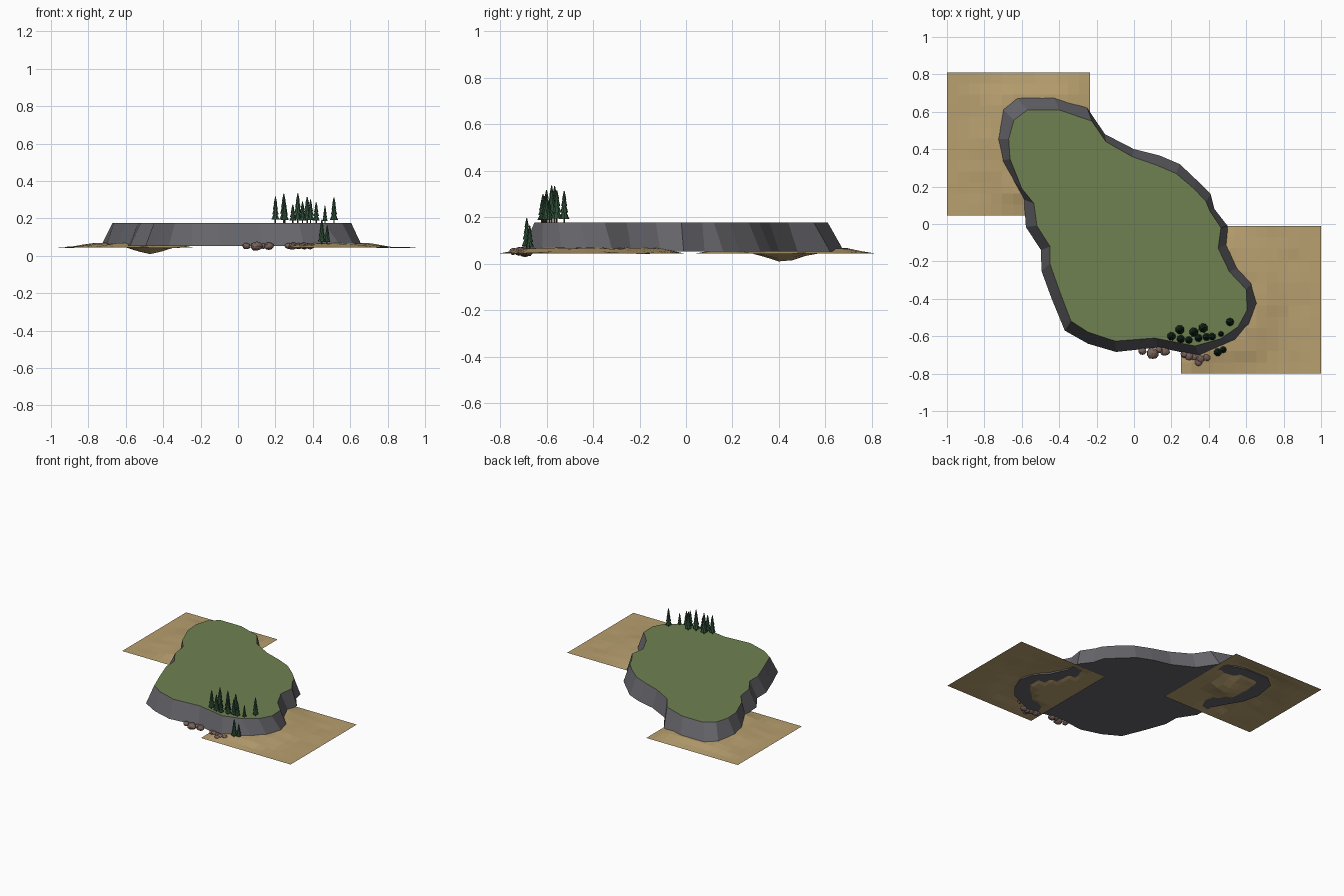
import bpy, bmesh, math, random
from mathutils import Vector, Matrix, noise
from mathutils.geometry import intersect_point_line

if "Cube" in bpy.data.objects:
    bpy.data.objects.remove(bpy.data.objects["Cube"])

random.seed(4)


def mat(name, col):
    m = bpy.data.materials.new(name)
    m.diffuse_color = (*col, 1)
    m.use_nodes = True
    m.node_tree.nodes["Principled BSDF"].inputs["Base Color"].default_value = m.diffuse_color
    return m


ROCK = mat("cliff grey", (0.13, 0.13, 0.145))
GRASS = mat("grass", (0.16, 0.22, 0.085))
SAND = mat("sand", (0.48, 0.35, 0.16))
STONE = mat("stone", (0.19, 0.12, 0.105))
LEAF = mat("needles", (0.025, 0.07, 0.035))
BARK = mat("bark", (0.08, 0.045, 0.025))


def finish(name, bm, mats, recalc=True):
    if recalc:
        bmesh.ops.recalc_face_normals(bm, faces=bm.faces)
    me = bpy.data.meshes.new(name)
    bm.to_mesh(me)
    bm.free()
    for m in mats:
        me.materials.append(m)
    ob = bpy.data.objects.new(name, me)
    bpy.context.collection.objects.link(ob)
    return ob


# Plateau outlines: foot and rim of the cliff
FOOT = [(-.63, .68), (-.43, .68), (-.25, .62), (-.155, .48), (0, .40), (.14, .365),
        (.245, .32), (.34, .23), (.41, .16), (.43, .08), (.50, -.01), (.497, -.11),
        (.556, -.235), (.63, -.315), (.663, -.42), (.62, -.535), (.55, -.62), (.353, -.706),
        (.13, -.66), (-.096, -.684), (-.246, -.64), (-.37, -.57), (-.44, -.40), (-.495, -.25),
        (-.497, -.14), (-.578, -.016), (-.588, .13), (-.647, .235), (-.706, .337),
        (-.733, .455), (-.706, .62)]
RIM = [(-.57, .61), (-.40, .61), (-.225, .55), (-.15, .44), (-.01, .36), (.12, .315),
       (.225, .27), (.32, .19), (.385, .12), (.405, .07), (.465, -.02), (.45, -.13),
       (.51, -.255), (.60, -.35), (.605, -.46), (.556, -.55), (.46, -.615), (.326, -.652),
       (.11, -.61), (-.10, -.626), (-.246, -.578), (-.337, -.519), (-.396, -.364), (-.449, -.214),
       (-.449, -.12), (-.519, -.01), (-.535, .11), (-.60, .19), (-.663, .348),
       (-.67, .455), (-.642, .556)]
Z_FOOT, Z_RIM = 0.052, 0.176

bm = bmesh.new()
lo = [bm.verts.new((x, y, Z_FOOT)) for x, y in FOOT]
hi = [bm.verts.new((x, y, Z_RIM)) for x, y in RIM]
n = len(lo)
for i in range(n):
    j = (i + 1) % n
    bm.faces.new((lo[i], lo[j], hi[j], hi[i]))
bm.faces.new(lo)
bm.faces.new(hi).material_index = 1
finish("plateau", bm, [ROCK, GRASS])


def edge_distance(x, y):
    """Signed distance to the cliff foot, negative inside."""
    p, best, inside = Vector((x, y)), 9, False
    for i in range(n):
        a, b = Vector(FOOT[i]), Vector(FOOT[(i + 1) % n])
        q, t = intersect_point_line(p, a, b)
        q = a.lerp(b, min(1, max(0, t)))
        best = min(best, (p - q.to_2d()).length)
        if (a.y > y) != (b.y > y) and x < a.x + (y - a.y) / (b.y - a.y) * (b.x - a.x):
            inside = not inside
    return -best if inside else best


# Sand patches: grids banked up against the cliff, sagging beneath it
def sand_patch(name, x0, x1, y0, y1, dip):
    bm = bmesh.new()
    bmesh.ops.create_grid(bm, x_segments=13, y_segments=13, size=0.5)
    for v in bm.verts:
        x = x0 + (v.co.x + .5) * (x1 - x0)
        y = y0 + (v.co.y + .5) * (y1 - y0)
        d = edge_distance(x, y)
        border = min(x - x0, x1 - x, y - y0, y1 - y)
        fade = min(1, border / 0.12)
        z = 0.044
        if d > -0.1:
            z += fade * (0.024 * math.exp(-(d / 0.13) ** 2) + 0.006 * noise.noise((x * 8, y * 8, 0)))
        if dip:
            r = math.hypot(x - dip[0], y - dip[1])
            z -= 0.042 * max(0, 1 - r / 0.13)
        v.co = (x, y, max(0, z))
    finish(name, bm, [SAND], False)


sand_patch("sand_back_left", -1, -.235, .045, .81, (-.47, .42))
sand_patch("sand_front_right", .25, 1, -.80, -.01, None)


# Conifers: trunk with stacked cone tiers
def tree(i, x, y, z, top, r):
    bm = bmesh.new()
    h = top - z

    def cone(r1, r2, a, b, index, sides):
        res = bmesh.ops.create_cone(bm, cap_ends=True, segments=sides, radius1=r1, radius2=r2,
                                    depth=b - a,
                                    matrix=Matrix.Translation((x, y, z + (a + b) / 2))
                                    @ Matrix.Rotation(random.random() * 3, 4, 'Z'))
        for f in {f for v in res["verts"] for f in v.link_faces}:
            f.material_index = index

    cone(r * .18, r * .15, -.004, h * .3, 1, 6)
    for k in range(4):
        a = h * (.12 + .2 * k)
        cone(r * (1 - .19 * k), r * .08, a, min(h, a + h * .36), 0, 8)
    finish(f"tree_{i}", bm, [LEAF, BARK])


TREES = [(.20, -.60, .316, .023), (.245, -.565, .333, .025), (.25, -.615, .30, .022),
         (.293, -.62, .275, .02), (.32, -.578, .335, .025), (.345, -.61, .29, .021),
         (.37, -.556, .315, .025), (.388, -.604, .30, .021), (.418, -.602, .288, .02),
         (.465, -.588, .268, .015), (.513, -.524, .313, .022)]
for i, (x, y, top, r) in enumerate(TREES):
    tree(i, x, y, Z_RIM, top, r)
tree("low_a", .448, -.685, .06, .195, .022)
tree("low_b", .477, -.672, .06, .165, .018)

# Boulders along the front foot of the cliff
ROCKS = [(.045, -.68, .02), (.10, -.692, .029), (.135, -.672, .018), (.165, -.68, .024),
         (.27, -.698, .019), (.295, -.706, .023), (.325, -.71, .02), (.345, -.742, .018),
         (.355, -.72, .022), (.388, -.712, .021)]
for i, (x, y, r) in enumerate(ROCKS):
    bm = bmesh.new()
    bmesh.ops.create_icosphere(bm, subdivisions=2, radius=r)
    for v in bm.verts:
        v.co *= 1 + .2 * noise.noise(v.co / r + Vector((i * 3, 0, 0)))
        v.co = Vector((v.co.x * 1.1 + x, v.co.y + y, v.co.z * .85 + .052))
    finish(f"boulder_{i}", bm, [STONE])
